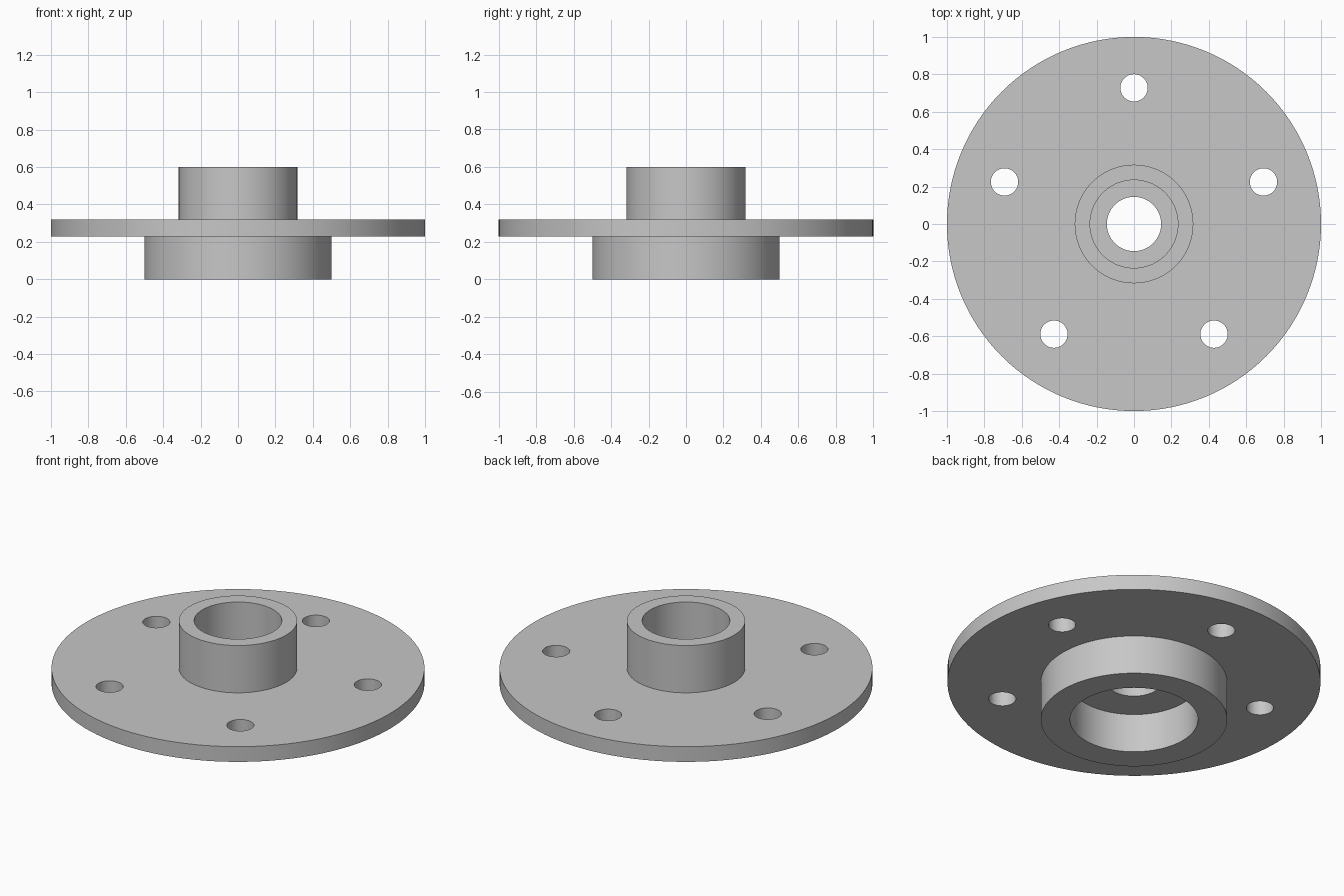
import bpy
import bmesh
import math
from mathutils import Matrix, Vector

default_cube = bpy.data.objects.get("Cube")
if default_cube:
    bpy.data.objects.remove(default_cube, do_unlink=True)

# Main dimensions
FLANGE_R, FLANGE_LOW, FLANGE_TOP = 1.0, 0.23, 0.32
SPIGOT_R, RECESS_R = 0.5, 0.343
BOSS_R, BORE_R, BOSS_TOP = 0.317, 0.235, 0.6
CENTRE_HOLE_R = 0.145
BOLT_CIRCLE_R, BOLT_HOLE_R, BOLT_COUNT = 0.728, 0.073, 5
SEGMENTS = 128

# Plain grey metal
grey = bpy.data.materials.new("grey metal")
grey.use_nodes = True
colour = (0.57, 0.57, 0.57, 1)
grey.diffuse_color = colour
grey.node_tree.nodes["Principled BSDF"].inputs["Base Color"].default_value = colour


def add_object(name, bm):
    mesh = bpy.data.meshes.new(name)
    bmesh.ops.recalc_face_normals(bm, faces=bm.faces)
    bm.to_mesh(mesh)
    bm.free()
    mesh.materials.append(grey)
    obj = bpy.data.objects.new(name, mesh)
    bpy.context.collection.objects.link(obj)
    return obj


def lathe(name, profile):
    """Revolve a closed (radius, height) profile around z."""
    bm = bmesh.new()
    verts = [bm.verts.new((r, 0, z)) for r, z in profile]
    edges = [bm.edges.new((v, verts[i - 1])) for i, v in enumerate(verts)]
    bmesh.ops.spin(bm, geom=verts + edges, cent=(0, 0, 0), axis=(0, 0, 1),
                   angle=math.tau, steps=SEGMENTS, use_merge=True)
    bmesh.ops.remove_doubles(bm, verts=bm.verts, dist=1e-5)
    return add_object(name, bm)


# Flange, upper boss and lower spigot as one turned body
hub = lathe("flanged_hub", [
    (RECESS_R, 0), (SPIGOT_R, 0), (SPIGOT_R, FLANGE_LOW),
    (FLANGE_R, FLANGE_LOW), (FLANGE_R, FLANGE_TOP),
    (BOSS_R, FLANGE_TOP), (BOSS_R, BOSS_TOP), (BORE_R, BOSS_TOP),
    (BORE_R, FLANGE_TOP), (CENTRE_HOLE_R, FLANGE_TOP),
    (CENTRE_HOLE_R, FLANGE_LOW), (RECESS_R, FLANGE_LOW),
])

# Ring of bolt holes, the first one at the back
bm = bmesh.new()
for i in range(BOLT_COUNT):
    angle = math.pi / 2 + math.tau * i / BOLT_COUNT
    place = Vector((math.cos(angle) * BOLT_CIRCLE_R,
                    math.sin(angle) * BOLT_CIRCLE_R,
                    (FLANGE_LOW + FLANGE_TOP) / 2))
    bmesh.ops.create_cone(bm, cap_ends=True, segments=48, radius1=BOLT_HOLE_R,
                          radius2=BOLT_HOLE_R, depth=0.3,
                          matrix=Matrix.Translation(place))
cutter = add_object("bolt_hole_cutter", bm)
cutter.hide_render = True

bpy.ops.object.select_all(action='DESELECT')
hub.select_set(True)
bpy.context.view_layer.objects.active = hub
drill = hub.modifiers.new("bolt holes", 'BOOLEAN')
drill.operation = 'DIFFERENCE'
drill.solver = 'EXACT'
drill.object = cutter
bpy.ops.object.modifier_apply(modifier=drill.name)
bpy.data.objects.remove(cutter, do_unlink=True)

# Smooth round walls with crisp rims
bpy.ops.object.shade_smooth_by_angle(angle=math.radians(30))
